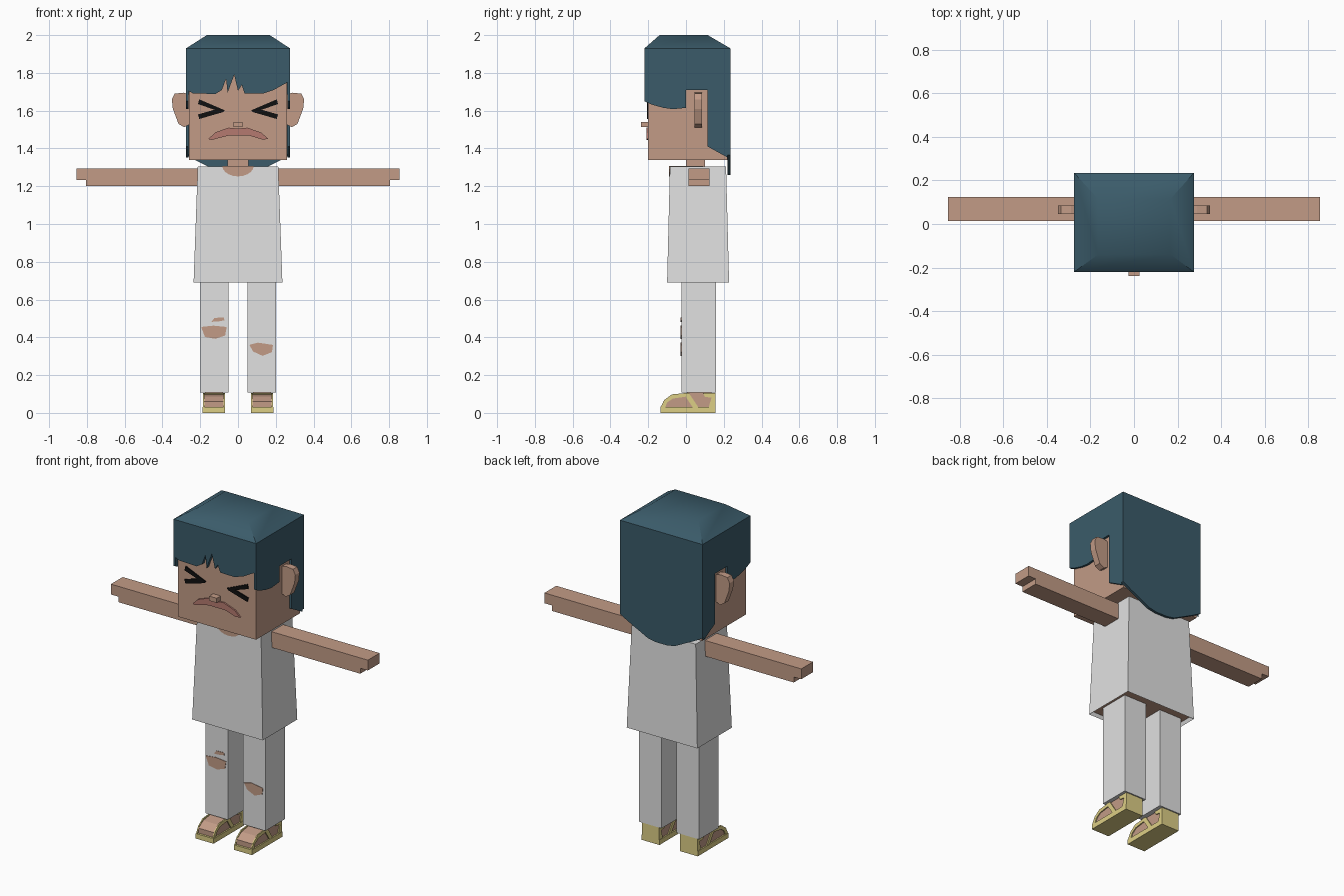
import bpy, bmesh, math

cube = bpy.data.objects.get("Cube")
if cube:
    bpy.data.objects.remove(cube, do_unlink=True)


def material(name, rgb):
    m = bpy.data.materials.new(name)
    m.use_nodes = True
    m.diffuse_color = (*rgb, 1)
    for node in m.node_tree.nodes:
        if node.type == 'BSDF_PRINCIPLED':
            node.inputs["Base Color"].default_value = (*rgb, 1)
            node.inputs["Roughness"].default_value = 0.8
    return m


skin = material("skin", (0.54, 0.33, 0.24))
cloth = material("pale grey cloth", (0.75, 0.75, 0.75))
hair = material("dark teal hair", (0.043, 0.105, 0.143))
lips = material("lip pink", (0.46, 0.195, 0.16))
gold = material("sandal yellow", (0.72, 0.62, 0.235))
black = material("black", (0.005, 0.005, 0.005))


def finish(name, bm, *mats):
    bmesh.ops.recalc_face_normals(bm, faces=bm.faces)
    mesh = bpy.data.meshes.new(name)
    bm.to_mesh(mesh)
    bm.free()
    for m in mats:
        mesh.materials.append(m)
    ob = bpy.data.objects.new(name, mesh)
    bpy.context.collection.objects.link(ob)
    return ob


def prism(name, axis, pts, lo, hi, mat):
    """Extrude a 2D outline along an axis from lo to hi."""
    place = {'x': lambda p, d: (d, p[0], p[1]),
             'y': lambda p, d: (p[0], d, p[1]),
             'z': lambda p, d: (p[0], p[1], d)}[axis]
    bm = bmesh.new()
    a = [bm.verts.new(place(p, lo)) for p in pts]
    b = [bm.verts.new(place(p, hi)) for p in pts]
    bm.faces.new(a)
    bm.faces.new(b)
    for i in range(len(pts)):
        j = (i + 1) % len(pts)
        bm.faces.new((a[i], a[j], b[j], b[i]))
    return finish(name, bm, mat)


def rect(a, b, c, d):
    return [(a, c), (b, c), (b, d), (a, d)]


def box(name, x0, x1, y0, y1, z0, z1, mat):
    return prism(name, 'z', rect(x0, x1, y0, y1), z0, z1, mat)


def frustum(bottom, z0, top, z1):
    """Tapered box between two rectangles."""
    bm = bmesh.new()
    a = [bm.verts.new((x, y, z0)) for x, y in rect(*bottom)]
    b = [bm.verts.new((x, y, z1)) for x, y in rect(*top)]
    base = bm.faces.new(a)
    bm.faces.new(b)
    for i in range(4):
        j = (i + 1) % 4
        bm.faces.new((a[i], a[j], b[j], b[i]))
    bmesh.ops.recalc_face_normals(bm, faces=bm.faces)
    return bm, base


# Head, nose, mouth, neck
box("head", -0.26, 0.26, -0.2, 0.22, 1.34, 1.925, skin)
box("nose", -0.025, 0.025, -0.238, -0.19, 1.513, 1.541, skin)
prism("mouth", 'y', [(-.157, 1.45), (-.12, 1.485), (-.05, 1.51), (0, 1.505), (.05, 1.51),
                     (.125, 1.483), (.16, 1.45), (.13, 1.447), (.06, 1.468), (-.05, 1.468),
                     (-.14, 1.445)], -0.209, -0.195, lips)
box("neck", -0.055, 0.055, 0, 0.1, 1.28, 1.35, skin)

# Hair: bevelled cap, fringe, back panel
bm, _ = frustum((-.275, .275, -.22, .235), 1.93, (-.165, .168, -.14, .115), 2.0)
cap = finish("hair_cap", bm, hair)
bpy.context.view_layer.objects.active = cap
cap.select_set(True)
bpy.ops.object.shade_smooth_by_angle(angle=math.radians(42))
cap.select_set(False)
fringe = [(-.262, 1.93), (-.262, 1.705), (-.24, 1.692), (-.12, 1.688), (-.085, 1.71),
          (-.063, 1.77), (-.055, 1.695), (-.02, 1.79), (0, 1.705), (.02, 1.735),
          (.035, 1.692), (.13, 1.69), (.19, 1.71), (.262, 1.75), (.262, 1.93)]
prism("hair_fringe", 'y', fringe, -0.22, -0.195, hair)
back = [(.275, 1.93), (.275, 1.365), (.22, 1.335), (.16, 1.305), (.09, 1.27), (.04, 1.26)]
prism("hair_back", 'y', back + [(-x, z) for x, z in reversed(back)], 0.22, 0.235, hair)

# Hair sides, notched around the ears
side_hair = [(-.22, 1.93), (-.22, 1.65), (-.18, 1.632), (-.12, 1.615), (-.07, 1.608),
             (0, 1.615), (0, 1.71), (.115, 1.71), (.115, 1.41), (.22, 1.352), (.22, 1.93)]
ear = [(.25, 1.685), (.29, 1.695), (.335, 1.69), (.35, 1.66), (.345, 1.61),
       (.315, 1.53), (.285, 1.512), (.25, 1.53)]
eye = [(.07, 1.602), (.205, 1.66), (.212, 1.635), (.125, 1.605), (.212, 1.58),
       (.205, 1.556), (.08, 1.592)]
arm = [(.18, 1.2), (.805, 1.2), (.805, 1.233), (.855, 1.233), (.855, 1.295), (.18, 1.295)]

# Foot and sandal outlines, in depth and height
foot = [(-.122, .028), (-.122, .06), (-.075, .088), (0, .1), (.14, .1), (.14, .028)]
sole = [(-.135, 0), (.155, 0), (.155, .03), (-.135, .03)]
toe_band = [(-.135, .03), (-.115, .068), (-.075, .098), (0, .105), (-.005, .085),
            (-.07, .076), (-.1, .055), (-.11, .03)]
cross_strap = [(-.015, .106), (.015, .106), (.065, .03), (.035, .03)]
heel_strap = [(.155, .105), (.09, .105), (.1, .085), (.135, .08), (.12, .03), (.155, .03)]


def flip(pts, s):
    return [(s * x, z) for x, z in pts]


for s, label in ((1, "left"), (-1, "right")):
    def span(a, b):
        return sorted((s * a, s * b))

    prism(label + "_hair_side", 'x', side_hair, *span(.262, .275), hair)
    prism(label + "_ear", 'y', flip(ear, s), 0.045, 0.085, skin)
    prism(label + "_eye", 'y', flip(eye, s), -0.207, -0.195, black)
    prism(label + "_arm", 'y', flip(arm, s), 0.013, 0.125, skin)
    box(label + "_trouser_leg", *span(.05, .2), -0.025, 0.16, 0.107, 0.72, cloth)
    box(label + "_ankle", *span(.08, .175), 0.005, 0.135, 0.09, 0.115, skin)
    prism(label + "_foot", 'x', foot, *span(.076, .179), skin)
    prism(label + "_sandal_sole", 'x', sole, *span(.068, .187), gold)
    prism(label + "_sandal_cross_strap", 'x', cross_strap, *span(.07, .185), gold)
    prism(label + "_sandal_heel_strap", 'x', heel_strap, *span(.07, .185), gold)
    for part, a, b in (("inner", .07, .077), ("outer", .178, .185)):
        prism(f"{label}_sandal_{part}_band", 'x', toe_band, *span(a, b), gold)

# Shirt, hollowed at the hem with the body showing beneath
bm, hem = frustum((-.235, .235, -.1, .228), .69, (-.213, .213, -.085, .212), 1.305)
bmesh.ops.inset_region(bm, faces=[hem], thickness=0.013)
bmesh.ops.translate(bm, verts=hem.verts, vec=(0, 0, 0.02))
hem.material_index = 1
finish("shirt", bm, cloth, skin)

# Scooped neckline
scoop = [(0.083 * math.cos(t), 1.307 + 0.055 * math.sin(t))
         for t in (math.pi * (1 + i / 10) for i in range(11))]
prism("neckline", 'y', scoop, -0.09, 0.09, skin)

# Torn knees
tears = {
    "right_knee_tear": [(-.195, .455), (-.13, .462), (-.06, .455), (-.068, .41),
                        (-.12, .392), (-.175, .402)],
    "right_small_tear": [(-.14, .482), (-.125, .503), (-.075, .505), (-.072, .49), (-.105, .484)],
    "left_knee_tear": [(.06, .36), (.105, .372), (.185, .36), (.18, .322), (.13, .302), (.08, .325)],
}
for name, pts in tears.items():
    prism(name, 'y', pts, -0.028, -0.021, skin)
